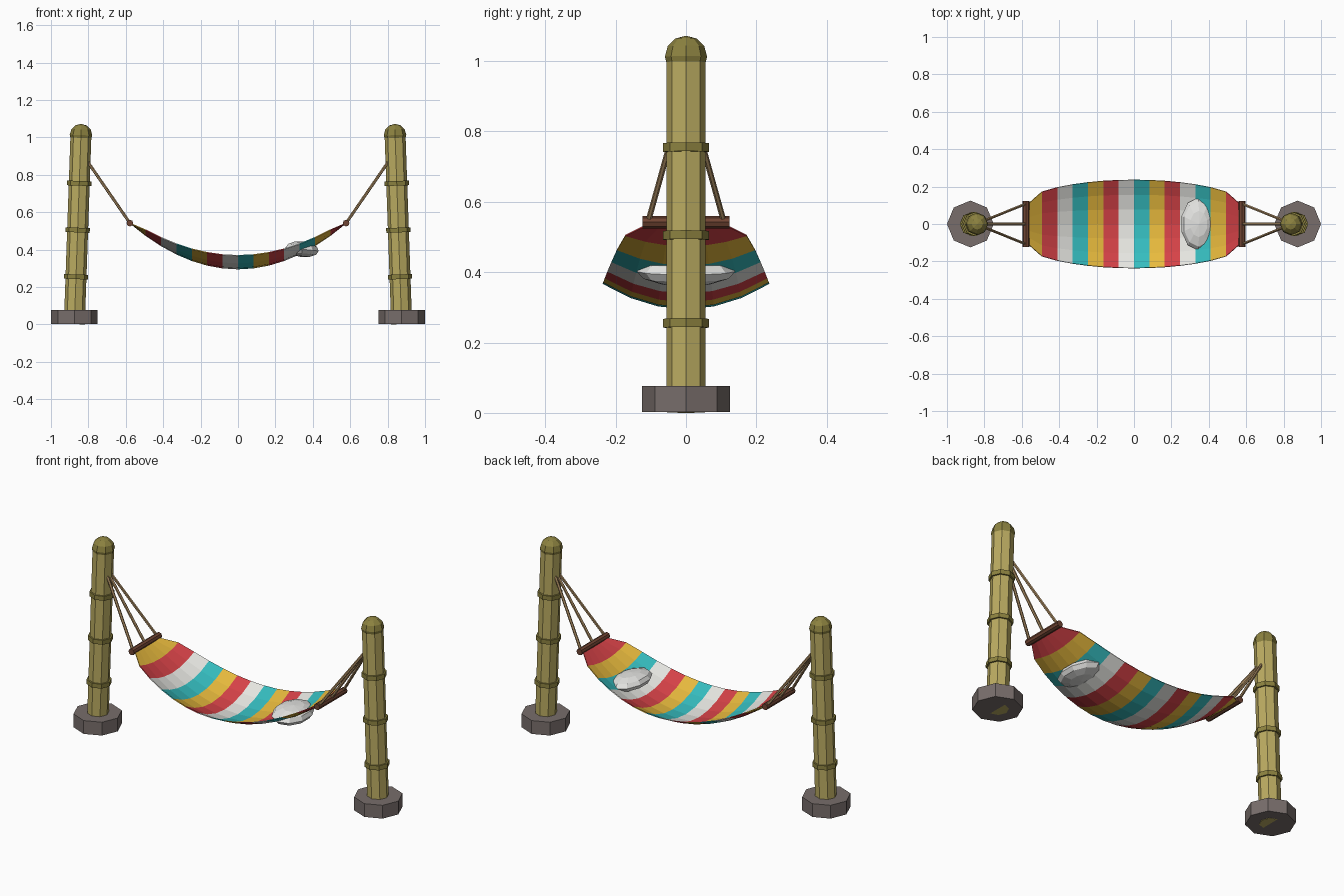
import bpy
import bmesh
from math import sin, pi, radians
from mathutils import Vector, Matrix

cube = bpy.data.objects.get("Cube")
if cube:
    bpy.data.objects.remove(cube, do_unlink=True)


def material(name, *srgb):
    color = [c / 12.92 if c < 0.04 else ((c + 0.055) / 1.055) ** 2.4 for c in srgb] + [1.0]
    mat = bpy.data.materials.new(name)
    mat.use_nodes = True
    mat.diffuse_color = color
    mat.node_tree.nodes["Principled BSDF"].inputs["Base Color"].default_value = color
    return mat


BAMBOO = material("bamboo", 0.73, 0.67, 0.38)
JOINT = material("dark bamboo", 0.55, 0.51, 0.25)
STONE = material("stone", 0.47, 0.43, 0.42)
WOOD = material("brown wood", 0.44, 0.27, 0.20)
ROPE = material("rope tan", 0.66, 0.54, 0.38)
PILLOW = material("pillow white", 0.89, 0.89, 0.88)
STRIPES = [
    material("yellow cloth", 0.91, 0.73, 0.24),
    material("red cloth", 0.84, 0.26, 0.28),
    material("white cloth", 0.91, 0.91, 0.89),
    material("teal cloth", 0.21, 0.74, 0.75),
]


def finish(name, bm, mats):
    mesh = bpy.data.meshes.new(name)
    bm.to_mesh(mesh)
    bm.free()
    for mat in mats:
        mesh.materials.append(mat)
    obj = bpy.data.objects.new(name, mesh)
    bpy.context.collection.objects.link(obj)
    return obj


def rod(name, start, end, radius, sides, mat):
    """Straight prism running between two points."""
    start, end = Vector(start), Vector(end)
    axis = end - start
    turn = axis.to_track_quat("Z", "Y").to_matrix().to_4x4()
    bm = bmesh.new()
    bmesh.ops.create_cone(bm, cap_ends=True, segments=sides, radius1=radius, radius2=radius,
                          depth=axis.length, matrix=Matrix.Translation((start + end) / 2) @ turn)
    return finish(name, bm, [mat])


def ball(name, matrix, sides, mat):
    bm = bmesh.new()
    bmesh.ops.create_uvsphere(bm, u_segments=sides, v_segments=6, radius=1, matrix=matrix)
    return finish(name, bm, [mat])


# Posts, with their feet, joints, rails and ropes, at both ends
LEAN = radians(2)
FOOT_X, RAIL_X, RAIL_Z = 0.875, 0.578, 0.542
for side, s in (("right", -1), ("left", 1)):
    tilt = Matrix.Translation((s * FOOT_X, 0, 0.002)) @ Matrix.Rotation(-s * LEAN, 4, "Y")

    rod(side + "_stone_foot", (s * FOOT_X, 0, 0.002), (s * FOOT_X, 0, 0.077), 0.125, 8, STONE)

    post = rod(side + "_post", (0, 0, 0), (0, 0, 1.01), 0.056, 8, BAMBOO)
    post.matrix_world = tilt
    for i in range(1, 4):
        z = 0.25 * i + 0.003
        joint = rod(f"{side}_post_joint_{i}", (0, 0, z - 0.0125), (0, 0, z + 0.0125), 0.065, 8, JOINT)
        joint.matrix_world = tilt
    cap = ball(side + "_post_cap", Matrix.Translation((0, 0, 1.011)) @ Matrix.Scale(0.06, 4), 8, JOINT)
    cap.matrix_world = tilt

    rod(side + "_spreader_rail", (s * RAIL_X, -0.124, RAIL_Z), (s * RAIL_X, 0.124, RAIL_Z),
        0.018, 8, WOOD)
    for label, y in (("front", -0.108), ("middle", 0), ("back", 0.108)):
        rod(f"{side}_{label}_rope", (s * RAIL_X, y, RAIL_Z), (s * 0.845, 0, 0.93), 0.008, 6, ROPE)

# Striped cloth: a sagging sheet that widens and cups towards the middle
COLS, ROWS = 14, 6
bm = bmesh.new()
grid = []
for i in range(COLS + 1):
    t = i / COLS
    u = 2 * t - 1
    swell = max(sin(pi * t), 0)
    half_width = 0.10 + 0.136 * swell ** 0.42
    mid_z = 0.54 - 0.243 * (1 - u * u)
    column = []
    for j in range(ROWS + 1):
        v = 2 * j / ROWS - 1
        column.append(bm.verts.new((0.575 * u, half_width * v, mid_z + 0.072 * swell ** 0.6 * v * v)))
    grid.append(column)
for i in range(COLS):
    for j in range(ROWS):
        face = bm.faces.new((grid[i][j], grid[i + 1][j], grid[i + 1][j + 1], grid[i][j + 1]))
        face.material_index = i % len(STRIPES)
cloth = finish("hammock_cloth", bm, STRIPES)
solid = cloth.modifiers.new("thickness", "SOLIDIFY")
solid.thickness = 0.005
solid.offset = 0

# Pillow
ball("pillow", Matrix.Translation((0.343, 0, 0.402)) @ Matrix.Rotation(radians(6), 4, "Y")
     @ Matrix.Diagonal((0.094, 0.14, 0.042, 1)), 10, PILLOW)
